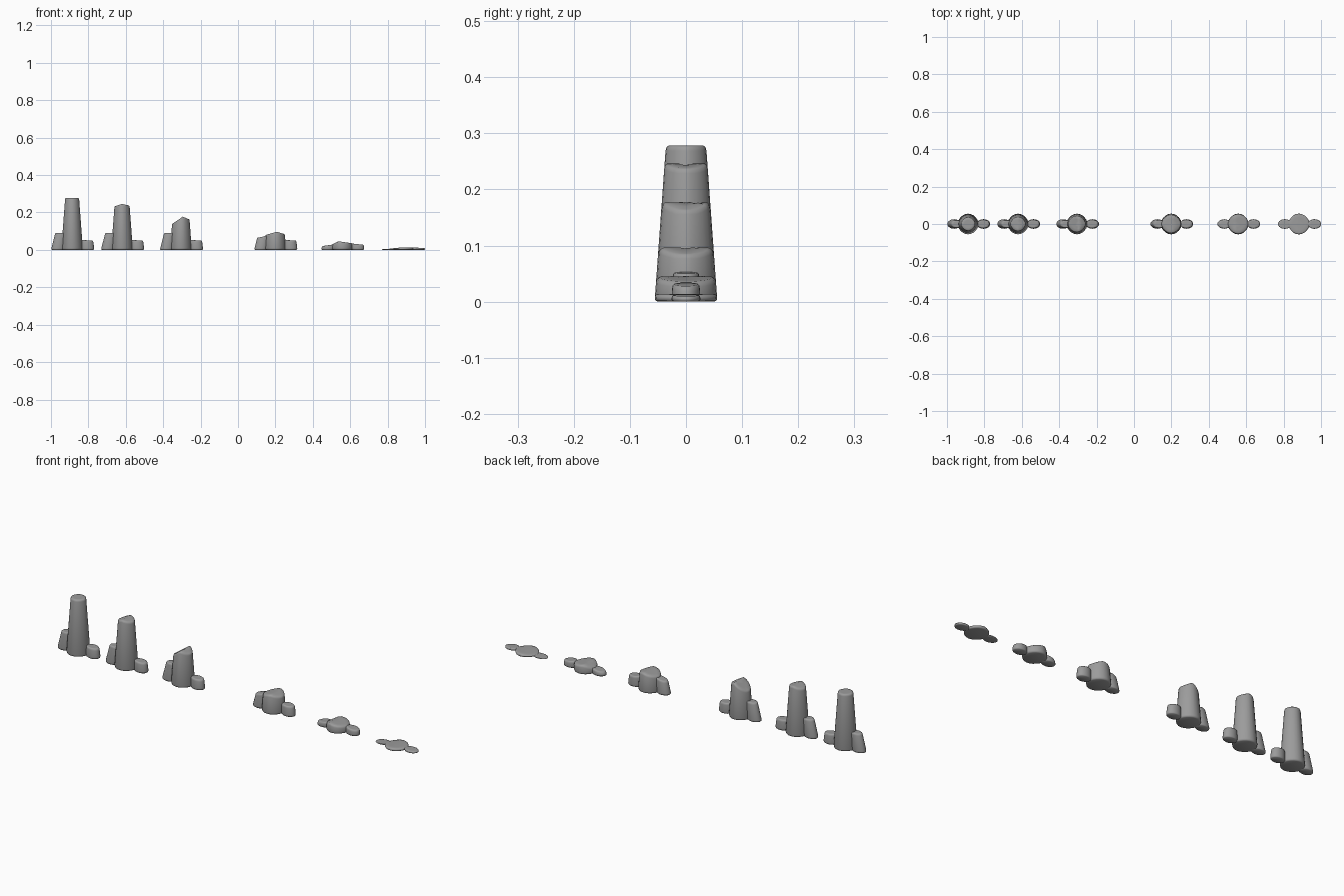
import bpy, bmesh, math

if "Cube" in bpy.data.objects:
    bpy.data.objects.remove(bpy.data.objects["Cube"])

stone = bpy.data.materials.new("dark_grey")
stone.diffuse_color = (0.33, 0.33, 0.33, 1)
stone.use_nodes = True
stone.node_tree.nodes["Principled BSDF"].inputs["Base Color"].default_value = stone.diffuse_color


def lerp_profile(points, x):
    # height of the worn top at local x
    if x <= points[0][0]:
        return points[0][1]
    for (x0, z0), (x1, z1) in zip(points, points[1:]):
        if x <= x1:
            return z0 + (z1 - z0) * (x - x0) / (x1 - x0)
    return points[-1][1]


def post(name, cx, rx, ry, full, taper, lean, top, point=1.0, n=24):
    """Tapered rounded post cut off along a top profile of (x, z) points."""
    bm = bmesh.new()
    peak = max(z for _, z in top)
    r = min(0.009, peak * 0.35)
    # (width factor, height fraction, drop below top)
    rings = [(0.86, 0, None), (0.96, r * 0.3, None), (1, r, None),
             (1, None, r), (0.97, None, r * 0.3), (0.88, None, 0),
             (0.6, None, 0), (0.3, None, 0)]
    loops = []
    for w, low, drop in rings:
        loop = []
        for i in range(n):
            a = 2 * math.pi * i / n
            s = math.sin(a)
            ux, uy = math.cos(a) * w, math.copysign(abs(s) ** point, s) * w
            h = lerp_profile(top, ux * rx)
            z = min(low, h * 0.5) if low is not None else max(h - drop, h * 0.55)
            k = z / full
            s = 1 - taper * k
            loop.append(bm.verts.new((cx + ux * rx * s + lean * k, uy * ry * s, z)))
        loops.append(loop)
    for a, b in zip(loops, loops[1:]):
        for i in range(n):
            j = (i + 1) % n
            bm.faces.new((a[i], a[j], b[j], b[i]))
    bm.faces.new(loops[0][::-1])
    bm.faces.new(loops[-1])
    bmesh.ops.recalc_face_normals(bm, faces=bm.faces)
    for f in bm.faces:
        f.smooth = True
    me = bpy.data.meshes.new(name)
    bm.to_mesh(me)
    bm.free()
    me.materials.append(stone)
    ob = bpy.data.objects.new(name, me)
    bpy.context.collection.objects.link(ob)


# stages of wear: centre x, main top profile, left top profile, right top profile
L, R = [(0, 0.091)], [(-0.03, 0.053), (0.03, 0.050)]
stages = [
    (-0.887, [(0, 0.278)], L, R),
    (-0.620, [(-0.05, 0.234), (0, 0.246), (0.05, 0.238)], L, R),
    (-0.305, [(-0.05, 0.143), (0.013, 0.178), (0.05, 0.165)], L, R),
    (0.199, [(-0.05, 0.082), (0.01, 0.097), (0.05, 0.086)],
     [(-0.03, 0.066), (0.03, 0.077)], R),
    (0.557, [(-0.05, 0.032), (-0.02, 0.046), (0.05, 0.036)],
     [(-0.03, 0.021), (0.03, 0.030)], [(-0.03, 0.034), (0.03, 0.028)]),
    (0.882, [(-0.05, 0.009), (0, 0.014), (0.05, 0.013)],
     [(-0.03, 0.004), (0.03, 0.008)], [(-0.03, 0.013), (0.03, 0.010)]),
]

for i, (x, main, left, right) in enumerate(stages, 1):
    post(f"main_stump_{i}", x, 0.058, 0.056, 0.278, 0.36, 0, main, point=1.25)
    post(f"left_stump_{i}", x - 0.076, 0.037, 0.026, 0.091, 0.2, 0.016, left)
    post(f"right_stump_{i}", x + 0.083, 0.036, 0.026, 0.052, 0.1, -0.003, right)
